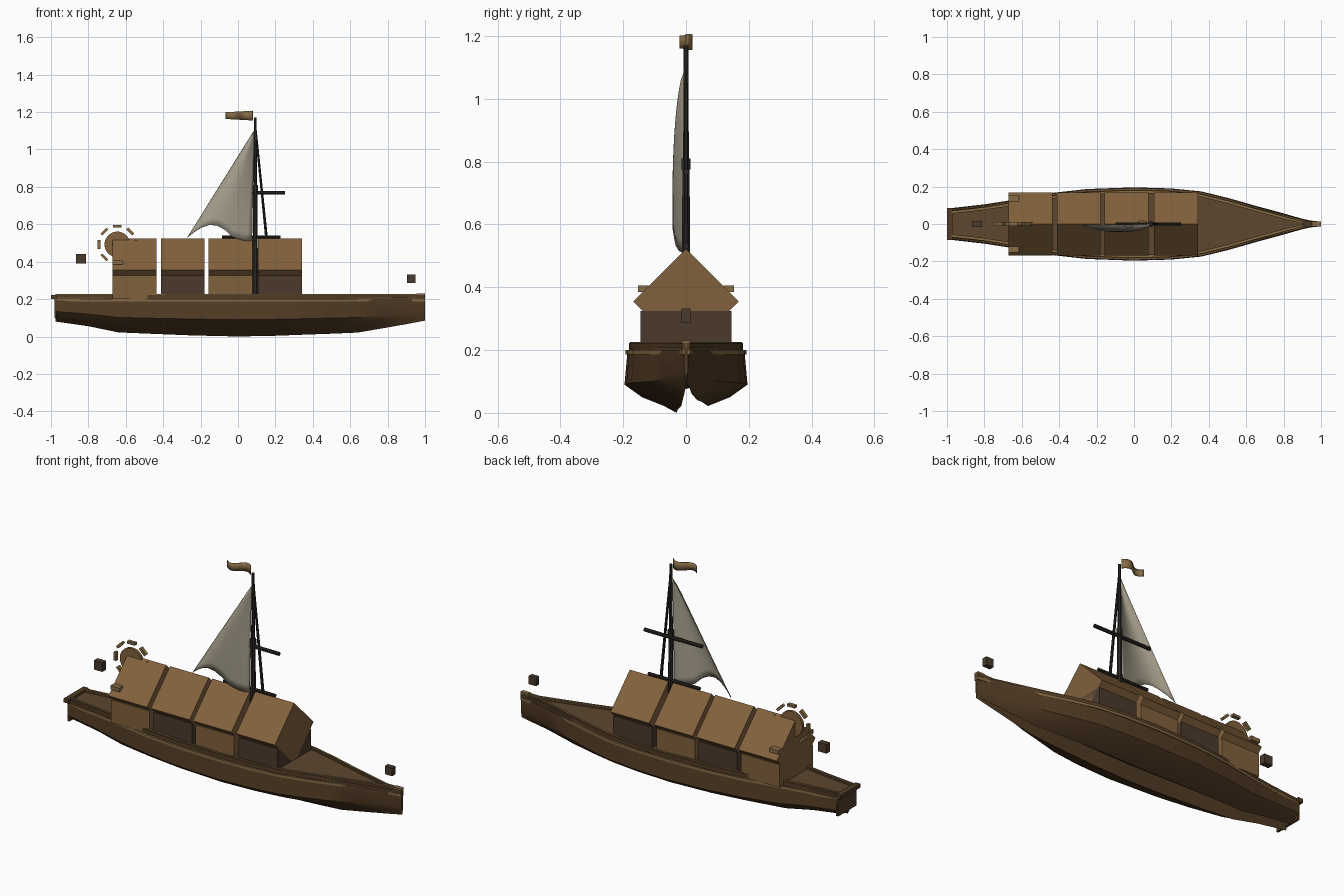
import bpy, bmesh, math
from mathutils import Vector, Matrix

if "Cube" in bpy.data.objects:
    bpy.data.objects.remove(bpy.data.objects["Cube"])


def mat(name, rgb):
    m = bpy.data.materials.new(name)
    m.diffuse_color = (*rgb, 1)
    m.use_nodes = True
    m.node_tree.nodes["Principled BSDF"].inputs["Base Color"].default_value = m.diffuse_color
    return m


HULL = mat("hull_wood", (0.085, 0.045, 0.018))
DECK = mat("deck_wood", (0.11, 0.062, 0.028))
CABIN = mat("cabin_wood", (0.22, 0.12, 0.045))
DARK = mat("dark_wood", (0.07, 0.042, 0.025))
TRIM = mat("trim_wood", (0.24, 0.15, 0.06))
SPAR = mat("spar_wood", (0.025, 0.022, 0.018))
CLOTH = mat("sail_cloth", (0.38, 0.34, 0.26))


def make(name, verts, faces, m, smooth=False):
    me = bpy.data.meshes.new(name)
    me.from_pydata([tuple(v) for v in verts], [], faces)
    bm = bmesh.new()
    bm.from_mesh(me)
    bmesh.ops.recalc_face_normals(bm, faces=bm.faces)
    bm.to_mesh(me)
    bm.free()
    ob = bpy.data.objects.new(name, me)
    bpy.context.collection.objects.link(ob)
    me.materials.append(m)
    if smooth:
        bpy.context.view_layer.objects.active = ob
        bpy.ops.object.select_all(action='DESELECT')
        ob.select_set(True)
        bpy.ops.object.shade_smooth_by_angle(angle=math.radians(35))
    return ob


def loft(name, rings, m, smooth=False):
    # skin closed rings and cap both ends
    n = len(rings[0])
    v = [p for r in rings for p in r]
    f = [(i*n+j, i*n+(j+1) % n, (i+1)*n+(j+1) % n, (i+1)*n+j)
         for i in range(len(rings)-1) for j in range(n)]
    f += [tuple(range(n)), tuple(range(len(v)-n, len(v)))]
    return make(name, v, f, m, smooth)


def box(name, x0, x1, y0, y1, z0, z1, m):
    r = lambda x: [(x, y0, z0), (x, y1, z0), (x, y1, z1), (x, y0, z1)]
    return loft(name, [r(x0), r(x1)], m)


def rod(name, a, b, r0, r1, m, n=8):
    a, b = Vector(a), Vector(b)
    q = (b-a).to_track_quat('Z', 'Y')
    ring = lambda c, r: [c + q @ Vector((r*math.cos(t), r*math.sin(t), 0))
                         for t in [2*math.pi*(k+.5)/n for k in range(n)]]
    return loft(name, [ring(a, r0), ring(b, r1)], m, True)


def sheet(name, fn, nu, nv, m):
    v = [fn(i/nu, j/nv) for i in range(nu+1) for j in range(nv+1)]
    f = [(i*(nv+1)+j, (i+1)*(nv+1)+j, (i+1)*(nv+1)+j+1, i*(nv+1)+j+1)
         for i in range(nu) for j in range(nv)]
    ob = make(name, v, f, m, True)
    s = ob.modifiers.new("thickness", 'SOLIDIFY')
    s.thickness = 0.003
    s.offset = 0
    return ob


# Hull stations: x, half width, lowest z
ST = [(-.975, .085, .08), (-.8, .105, .055), (-.64, .13, .022), (-.45, .165, .014),
      (-.25, .187, .006), (0, .196, 0), (.2, .19, .004), (.36, .174, .01), (.5, .14, .015),
      (.64, .1, .021), (.78, .062, .045), (.9, .028, .066), (1, .006, .085)]


def section(x, w, zb):
    s, zt = w/.196, .2
    k = (zt-zb)/.2
    half = [(.186, .2), (.196, .09), (.14, .05), (.07, .022)]
    left = [(-y, z) for y, z in half] + [(-.03, 0), (-.006, .075)]
    right = [(.015, .08), (.035, .045)] + half[::-1]
    return [(x, y*s, zt-(zt-z)*k) for y, z in left+right]


loft("hull", [section(*s) for s in ST], HULL, True)


def rail(name, inset0, inset1, z0, z1, m):
    # side strip following the hull outline, on both sides
    for sgn, side in ((-1, "right"), (1, "left")):
        rings = []
        for x, w, _ in ST:
            a, b = sgn*max(w-inset0, .012), sgn*max(w-inset1, .002)
            rings.append([(x, a, z0), (x, a, z1), (x, b, z1), (x, b, z0)])
        loft(name + "_" + side, rings, m, True)


rail("rub_rail", .004, .018, .186, .2, TRIM)
rail("bulwark", .014, .03, .198, .222, HULL)
rail("bulwark_cap", .018, .028, .222, .226, TRIM)

# Deck, transom ledge and bow tip
loft("deck", [[(x, -w*.88, .196), (x, w*.88, .196), (x, w*.88, .21), (x, -w*.88, .21)]
              for x, w, _ in ST], DECK)
box("transom_ledge", -1, -.97, -.086, .086, .2, .222, HULL)
box("transom", -.982, -.97, -.08, .08, .1, .205, HULL)
box("bow_tip", .955, 1, -.012, .012, .205, .23, TRIM)

# Four cabin sections: lower walls and diamond roof
CUTS = [(-.67, -.436), (-.413, -.178), (-.157, .077), (.106, .342)]
for i, (a, b) in enumerate(CUTS):
    box(f"cabin_wall_{i+1}", a, b, -.145, .145, .2, .325, DARK if i % 2 else CABIN)
    ring = lambda x: [(x, -.168, .355), (x, 0, .523), (x, .168, .355), (x, 0, .19)]
    loft(f"cabin_roof_{i+1}", [ring(a), ring(b)], CABIN)

# Blocks on the aft roof
for s in (-1, 1):
    box("roof_block", -.67, -.615, min(s*.12, s*.153), max(s*.12, s*.153), .385, .406, TRIM)

# Lanterns over stern and bow
box("stern_lantern", -.866, -.814, -.016, .016, .39, .44, DARK)
box("bow_lantern", .903, .948, -.014, .014, .287, .332, DARK)

# Wheel: disc and eight rim paddles
WC = Vector((-.645, 0, .492))
rod("wheel_disc", WC-Vector((0, .008, 0)), WC+Vector((0, .008, 0)), .069, .069, CABIN, 24)
for k in range(8):
    p = box("wheel_paddle", -.023, .023, -.01, .01, -.007, .007, TRIM)
    p.matrix_world = (Matrix.Translation(WC) @ Matrix.Rotation(k*math.pi/4, 4, 'Y')
                      @ Matrix.Translation((0, 0, .098)))

# Mast, stay, boom and yard
rod("mast_lower", (.092, 0, .2), (.092, 0, .8), .017, .012, SPAR)
rod("mast_upper", (.092, 0, .8), (.092, 0, 1.17), .01, .008, SPAR)
rod("mast_collar", (.092, 0, .775), (.092, 0, .81), .016, .016, SPAR)
rod("stay", (.095, 0, 1.1), (.152, 0, .53), .006, .008, SPAR)
rod("boom", (-.085, 0, .532), (.228, 0, .532), .009, .009, SPAR)
rod("yard", (-.1, 0, .768), (.252, 0, .768), .01, .01, SPAR)

# Sail with scalloped foot
FOOT = [(-.27, .53), (-.23, .562), (-.19, .585), (-.15, .597), (-.11, .592), (-.07, .57),
        (-.03, .532), (.02, .515), (.075, .508)]


def sail(u, v):
    t = u*(len(FOOT)-1)
    i = min(int(t), len(FOOT)-2)
    foot = Vector(FOOT[i]).lerp(Vector(FOOT[i+1]), t-i)
    p = foot.lerp(Vector((.086, 1.1)), v*.995)
    y = -.055*math.sin(math.pi*(u*.9+.05))*(1-v)**.6*(.75+.6*v)
    return (p.x, y, p.y)


sheet("sail", sail, 16, 14, CLOTH)

# Waving pennant
sheet("flag", lambda u, v: (.078-.143*u, .02*math.sin(u*2*math.pi),
                            1.155+.052*v+.008*u*(1-2*v)), 14, 2, TRIM)
